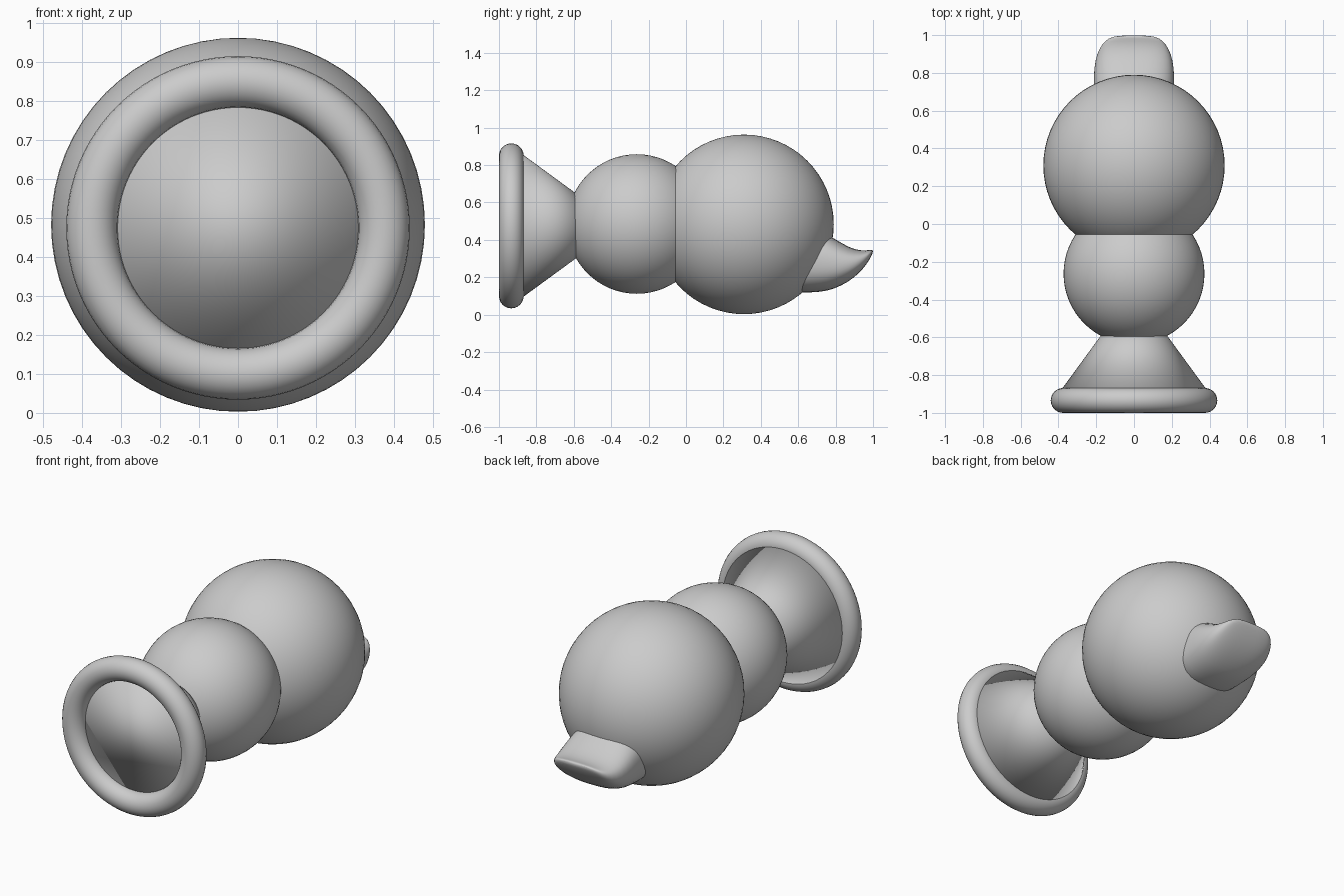
import bpy, bmesh, math

old = bpy.data.objects.get("Cube")
if old:
    bpy.data.objects.remove(old, do_unlink=True)

# One plain grey for the whole model
grey = bpy.data.materials.new("light_grey")
grey.use_nodes = True
grey.diffuse_color = (0.6, 0.6, 0.6, 1)
grey.node_tree.nodes["Principled BSDF"].inputs["Base Color"].default_value = (0.6, 0.6, 0.6, 1)


def finish(name):
    ob = bpy.context.object
    ob.name = name
    ob.data.materials.append(grey)
    bpy.ops.object.shade_smooth()
    return ob


def ball(name, y, z, radius):
    bpy.ops.mesh.primitive_uv_sphere_add(segments=64, ring_count=32, radius=radius, location=(0, y, z))
    finish(name)


# Two overlapping balls
ball("head", 0.31, 0.483, 0.48)
ball("body", -0.263, 0.485, 0.373)

# Flared closed cone, its tip hidden in the body
bpy.ops.mesh.primitive_cone_add(vertices=64, radius1=0.427, radius2=0, depth=0.584,
                                location=(0, -0.643, 0.475), rotation=(-math.pi / 2, 0, 0))
finish("flared_cone")

# Rounded ring around the wide end
bpy.ops.mesh.primitive_torus_add(major_radius=0.375, minor_radius=0.066, major_segments=96,
                                 minor_segments=24, location=(0, -0.934, 0.475),
                                 rotation=(math.pi / 2, 0, 0))
finish("end_ring")

# Upturned bill: rounded sections of (y, bottom, top, half width)
sections = [(0.5, 0.13, 0.46, 0.21), (0.62, 0.115, 0.46, 0.215), (0.72, 0.12, 0.45, 0.215),
            (0.79, 0.135, 0.41, 0.215), (0.87, 0.175, 0.36, 0.207), (0.93, 0.225, 0.343, 0.185),
            (0.97, 0.275, 0.344, 0.155), (0.995, 0.32, 0.35, 0.115)]
SIDES = 24


def rounded(v):
    return math.copysign(abs(v) ** 0.8, v)


bm = bmesh.new()
rings = []
for y, low, high, half in sections:
    ring = []
    for i in range(SIDES):
        a = math.tau * i / SIDES
        z = (low + high) / 2 + (high - low) / 2 * rounded(math.sin(a))
        ring.append(bm.verts.new((half * rounded(math.cos(a)), y, z)))
    rings.append(ring)
for a, b in zip(rings, rings[1:]):
    for i in range(SIDES):
        j = (i + 1) % SIDES
        bm.faces.new((a[i], a[j], b[j], b[i]))
bm.faces.new(rings[0])
tip = bm.verts.new((0, 1.0, 0.338))
for i in range(SIDES):
    bm.faces.new((rings[-1][i], rings[-1][(i + 1) % SIDES], tip))
bmesh.ops.recalc_face_normals(bm, faces=bm.faces)
mesh = bpy.data.meshes.new("bill")
bm.to_mesh(mesh)
bm.free()
bill = bpy.data.objects.new("bill", mesh)
bpy.context.collection.objects.link(bill)
bpy.ops.object.select_all(action='DESELECT')
bill.select_set(True)
bpy.context.view_layer.objects.active = bill
finish("bill")
smooth = bill.modifiers.new("Subdivision", 'SUBSURF')
smooth.levels = smooth.render_levels = 1
